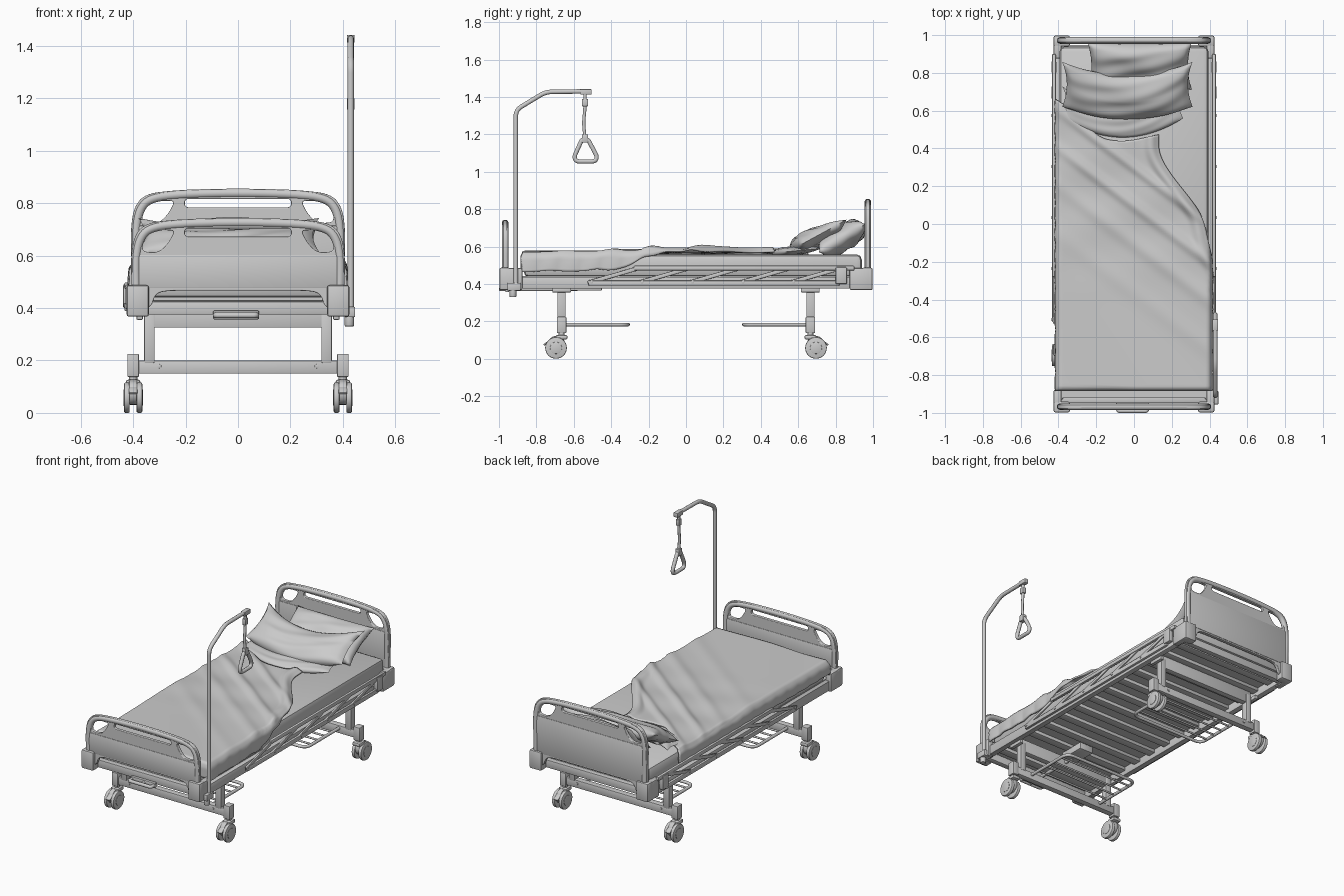
import bpy, bmesh, math
from mathutils import Vector, Matrix

if "Cube" in bpy.data.objects:
    bpy.data.objects.remove(bpy.data.objects["Cube"])

def finish(name, me, angle=40):
    me.shade_smooth()
    me.set_sharp_from_angle(angle=math.radians(angle))
    ob = bpy.data.objects.new(name, me)
    bpy.context.collection.objects.link(ob)
    return ob

def from_bm(name, bm, angle=40):
    bmesh.ops.recalc_face_normals(bm, faces=bm.faces)
    me = bpy.data.meshes.new(name)
    bm.to_mesh(me)
    bm.free()
    return finish(name, me, angle)

def box(name, x, y, z, bevel=0.004, rot=None):
    """Box from (min, max) pairs, optionally rotated about its centre."""
    bm = bmesh.new()
    bmesh.ops.create_cube(bm, size=1)
    bmesh.ops.scale(bm, vec=(x[1]-x[0], y[1]-y[0], z[1]-z[0]), verts=bm.verts)
    if bevel:
        bmesh.ops.bevel(bm, geom=bm.edges[:], offset=bevel, segments=2, profile=0.5, affect='EDGES')
    ob = from_bm(name, bm)
    ob.location = ((x[0]+x[1])/2, (y[0]+y[1])/2, (z[0]+z[1])/2)
    if rot:
        ob.rotation_euler = rot
    return ob

def cyl(name, c, r, depth, axis='Z', bevel=0.003, seg=28):
    bm = bmesh.new()
    bmesh.ops.create_cone(bm, cap_ends=True, segments=seg, radius1=r, radius2=r, depth=depth)
    rim = [e for e in bm.edges if any(len(f.verts) > 4 for f in e.link_faces)]
    if bevel:
        bmesh.ops.bevel(bm, geom=rim, offset=bevel, segments=2, profile=0.5, affect='EDGES')
    ob = from_bm(name, bm)
    ob.location = c
    if axis == 'X':
        ob.rotation_euler.y = math.pi/2
    elif axis == 'Y':
        ob.rotation_euler.x = math.pi/2
    return ob

def rounded(pts, r, cyclic):
    """Round off the corners of a path."""
    pts = [Vector(p) for p in pts]
    out, n = [], len(pts)
    for i, p in enumerate(pts):
        if not cyclic and i in (0, n-1):
            out.append(p)
            continue
        a, b = pts[i-1]-p, pts[(i+1) % n]-p
        s = p + a.normalized()*min(r, a.length/2)
        e = p + b.normalized()*min(r, b.length/2)
        for k in range(7):
            t = k/6
            q = s*(1-t)**2 + p*2*t*(1-t) + e*t*t
            if not out or (q-out[-1]).length > 1e-4:
                out.append(q)
    if cyclic and (out[0]-out[-1]).length < 1e-4:
        out.pop()
    return out

def curve_mesh(name, loops, dim, cyclic, bevel, extrude=0, rot=None):
    cu = bpy.data.curves.new(name, 'CURVE')
    cu.dimensions = dim
    cu.bevel_depth, cu.bevel_resolution, cu.extrude = bevel, 3, extrude
    if dim == '2D':
        cu.fill_mode = 'BOTH'
    else:
        cu.use_fill_caps = True
    for pts in loops:
        sp = cu.splines.new('POLY')
        sp.points.add(len(pts)-1)
        for q, p in zip(sp.points, pts):
            q.co = (p[0], p[1], p[2] if len(p) > 2 else 0, 1)
        sp.use_cyclic_u = cyclic
    tmp = bpy.data.objects.new(name+"_tmp", cu)
    bpy.context.collection.objects.link(tmp)
    dg = bpy.context.evaluated_depsgraph_get()
    me = bpy.data.meshes.new_from_object(tmp.evaluated_get(dg))
    bpy.data.objects.remove(tmp)
    if rot:
        me.transform(rot)
    return finish(name, me)

def tube(name, pts, r, fillet=0.03, cyclic=False):
    return curve_mesh(name, [rounded(pts, fillet, cyclic)], '3D', cyclic, r)

def surface(bm, nu, nv, f):
    g = [[bm.verts.new(f(i/nu, j/nv)) for j in range(nv+1)] for i in range(nu+1)]
    for i in range(nu):
        for j in range(nv):
            bm.faces.new((g[i][j], g[i+1][j], g[i+1][j+1], g[i][j+1]))

def cushion(name, c, half, tilt, bend=0, sag=0):
    """Soft pillow with drawn-out corners, bent backwards at its ends."""
    bm = bmesh.new()
    for side in (1, -1):
        def f(u, v):
            u, v = 2*u-1, 2*v-1
            x = half[0]*u*(1-0.07*(1-v*v))
            y = half[1]*v*(1-0.09*(1-u*u)) + bend*u*u
            h = (max(0, 1-u**4)*max(0, 1-v**4))**0.55
            h *= 1 + 0.07*math.sin(5*u+3*v) + 0.06*math.sin(9*v-4*u)
            return (x, y, side*half[2]*h - sag*(1-u*u)*max(0, v))
        surface(bm, 36, 24, f)
    bmesh.ops.remove_doubles(bm, verts=bm.verts, dist=1e-4)
    ob = from_bm(name, bm, 80)
    ob.location, ob.rotation_euler = c, (tilt, 0, 0)

# Head and foot boards with grip holes, rim tubes and corner blocks
def board(name, y, d):
    half = [(0.40, 0.40), (0.405, 0.60+d), (0.39, 0.68+d), (0.345, 0.722+d), (0.22, 0.734+d), (0.07, 0.738+d)]
    top = half + [(-x, z) for x, z in reversed(half)]
    outer = rounded(top + [(-0.335, 0.40), (-0.32, 0.455), (-0.28, 0.47), (0.28, 0.47), (0.32, 0.455), (0.335, 0.40)], 0.05, True)
    loops = [outer, rounded([(s*0.207, z+d) for s, z in ((-1, 0.668), (1, 0.668), (1, 0.708), (-1, 0.708))], 0.02, True)]
    for s in (-1, 1):
        grip = [(0.37, 0.63), (0.36, 0.61), (0.30, 0.608), (0.262, 0.645), (0.235, 0.70), (0.34, 0.702), (0.37, 0.675)]
        loops.append(rounded([(s*x, z+d) for x, z in grip], 0.025, True))
    b = curve_mesh(name, loops, '2D', True, 0.004, 0.007, Matrix.Rotation(math.pi/2, 4, 'X'))
    b.location.y = y
    tube(name+"_rim", [(x*0.965, y, z-0.012*(z > 0.5)) for x, z in top], 0.018, 0.06)
    box(name+"_lower_panel", (-0.392, 0.392), (y-0.014, y+0.014), (0.475, 0.603+d), 0.005)
    t = 1 if y > 0 else -1
    for s in (-1, 1):
        X = lambda a, b: tuple(sorted((s*a, s*b)))
        Y = lambda a, b: tuple(sorted((t*a, t*b)))
        box(name+"_corner_face", X(0.34, 0.425), Y(0.94, 0.998), (0.367, 0.487), 0.009)
        box(name+"_corner_side", X(0.385, 0.425), Y(0.875, 0.99), (0.367, 0.485), 0.009)

board("footboard", -0.967, 0)
board("headboard", 0.972, 0.112)

# Bed frame, slats and deck
for s in (-1, 1):
    box("frame_side_rail", (s*0.395-0.018, s*0.395+0.018), (-0.93, 0.93), (0.375, 0.437))
    box("frame_end_rail", (-0.39, 0.39), (s*0.93-0.018, s*0.93+0.018), (0.375, 0.425))
box("mattress_deck", (-0.385, 0.385), (-0.92, 0.92), (0.428, 0.442), 0)
for i in range(13):
    y = -0.84 + i*0.14
    box("slat", (-0.385, 0.385), (y-0.027, y+0.027), (0.405, 0.428), 0.003)

# Crank rod and pull handle at the foot
cyl("crank_rod", (0, -0.78, 0.372), 0.011, 0.40, 'Y')
box("crank_housing", (-0.05, 0.05), (-0.62, -0.45), (0.365, 0.41))
tube("crank_handle", [(-0.085, -0.96, 0.372), (-0.085, -0.99, 0.372), (0.07, -0.99, 0.372), (0.07, -0.96, 0.372)], 0.011, 0.012)
box("crank_plate", (-0.095, 0.08), (-0.965, -0.945), (0.357, 0.39))

# Undercarriage: legs, beams, racks and castors at both ends
for t in (-1, 1):
    y = t*0.665
    box("lower_crossbar", (-0.38, 0.38), (y-0.02, y+0.02), (0.15, 0.20))
    box("upper_crossbeam", (-0.355, 0.355), (y-0.019, y+0.019), (0.325, 0.408))
    r = [(s*0.27, t*a, 0.183) for s, a in ((-1, 0.66), (-1, 0.31), (1, 0.31), (1, 0.66))]
    tube("rack_frame", r, 0.010, 0.05)
    for k in range(4):
        cyl("rack_bar", (0, t*(0.37+0.07*k), 0.183), 0.006, 0.54, 'X', 0, 12)
    for s in (-1, 1):
        x = s*0.40
        box("leg", (s*0.338-0.02, s*0.338+0.02), (y-0.022, y+0.022), (0.19, 0.385))
        box("leg_bracket", (s*0.375-0.012, s*0.375+0.012), (y-0.05, y+0.05), (0.355, 0.38))
        cyl("crossbar_bolt", (s*0.30, y+t*0.02, 0.178), 0.008, 0.01, 'Y', 0.001, 12)
        box("castor_socket", (x-0.022, x+0.022), (y-0.025, y+0.025), (0.137, 0.225))
        cyl("castor_stem", (x, y, 0.13), 0.016, 0.05)
        yc = t*0.695
        for w in (-1, 1):
            cyl("castor_wheel", (x+w*0.024, yc, 0.058), 0.058, 0.022, 'X', 0.006)
            cyl("wheel_hub", (x+w*0.034, yc, 0.058), 0.032, 0.006, 'X', 0.002, 20)
        cyl("castor_housing", (x, yc-t*0.003, 0.077), 0.046, 0.03, 'X')
        box("castor_hood", (x-0.028, x+0.028), (y-0.032, y+0.032), (0.103, 0.127), 0.009)
        box("brake_pedal", (x-0.016, x+0.016), (yc+t*0.047-0.022, yc+t*0.047+0.022), (0.082, 0.091), 0.003, (t*-0.6, 0, 0))

# Folded side guards: two long rails joined by slanting arms
for s in (-1, 1):
    x = s*0.424
    box("guard_top_rail", (x-0.010, x+0.010), (-0.28, 0.90), (0.472, 0.498), 0.006)
    box("guard_bottom_rail", (x-0.009, x+0.009), (-0.52, 0.82), (0.388, 0.418), 0.005)
    for i in range(5):
        yc, zc = -0.39 + i*0.27, 0.445
        box("guard_arm", (x-0.006, x+0.006), (yc-0.14, yc+0.14), (zc-0.011, zc+0.011), 0.004, (0.28, 0, 0))
        cyl("guard_pivot", (x+s*0.008, yc-0.115, 0.41), 0.009, 0.008, 'X', 0.002, 12)
    box("guard_clamp", (x-0.014, x+0.014), (0.80, 0.86), (0.40, 0.49), 0.005)

# Mattress
box("mattress", (-0.395, 0.395), (-0.868, 0.94), (0.437, 0.558), 0.028)

# Blanket: draped over left side and foot, thrown back at the upper right
def smooth(a, b, v):
    v = min(1, max(0, (v-a)/(b-a)))
    return v*v*(3-2*v)

def blanket(u, v):
    y_top = 0.66 - 0.20*smooth(0, 0.55, u) + 0.02*math.sin(7*u)
    t = -0.965 + v*(y_top+0.965)
    s_max = 0.50 - 0.12*smooth(-0.45, 0.0, t) - 0.25*smooth(-0.05, 0.42, t)
    s = -0.475 + u*(s_max+0.475)
    drop_x, drop_y = max(0, abs(s)-0.395), max(0, -0.87-t)
    x = math.copysign(min(abs(s), 0.395) + 0.016*smooth(0, 0.03, drop_x), s)
    y = max(t, -0.87) - 0.010*smooth(0, 0.03, drop_y)
    fold = smooth(-0.5, 0.1, t)
    z = 0.570 + 0.003*math.sin(9*s+6*t) + 0.003*math.sin(17*t-8*s)*fold
    for off, w, h in ((0.10, 0.035, 0.016), (-0.10, 0.05, 0.011), (0.30, 0.03, 0.015), (-0.36, 0.06, 0.006)):
        z += h*math.exp(-((t+0.75*s-off)/w)**2)*smooth(-0.48, -0.1, s+0.1)
    z += 0.022*fold*math.exp(-((s_max-0.04-s)/0.03)**2)
    drop = max(drop_x, drop_y)
    if drop_x > 0:
        x += math.copysign(0.006*math.sin(28*t)*smooth(0, 0.08, drop_x), s)
    return (x, y, z - drop)

bm = bmesh.new()
surface(bm, 80, 120, blanket)
cloth = from_bm("blanket", bm, 80)
sol = cloth.modifiers.new("thickness", 'SOLIDIFY')
sol.thickness, sol.offset = 0.010, 0

# Folded sheet and two pillows
cushion("folded_sheet", (-0.06, 0.535, 0.572), (0.32, 0.085, 0.024), 0.1, 0.11)
cushion("sheet_fold_inner", (-0.04, 0.60, 0.585), (0.29, 0.065, 0.026), 0.25, 0.09)
cushion("rear_pillow", (0.03, 0.835, 0.645), (0.275, 0.145, 0.065), 0.55)
cushion("front_pillow", (-0.035, 0.665, 0.638), (0.345, 0.135, 0.052), 0.50, 0.085, 0.03)

# Lifting pole with strap and triangular grip
px = 0.43
box("pole_socket", (0.405, 0.447), (-0.955, -0.885), (0.365, 0.405))
cyl("pole_foot", (px-0.005, -0.925, 0.355), 0.018, 0.05)
tube("lifting_pole", [(px, -0.91, 0.38), (px, -0.91, 1.33), (px, -0.75, 1.427), (px, -0.51, 1.43)], 0.0125, 0.035)
box("strap_clamp", (px-0.015, px+0.015), (-0.565, -0.505), (1.412, 1.442), 0.005)
tube("strap", [(px, -0.54, 1.42), (px, -0.54, 1.34), (px, -0.548, 1.26), (px, -0.54, 1.18)], 0.009)
box("strap_buckle", (px-0.012, px+0.012), (-0.556, -0.524), (1.35, 1.39))
box("grip_top", (px-0.015, px+0.015), (-0.557, -0.523), (1.155, 1.20), 0.005)
tube("triangle_grip", [(px, y, z) for y, z in ((-0.555, 1.175), (-0.525, 1.175), (-0.475, 1.08), (-0.485, 1.055), (-0.588, 1.055), (-0.598, 1.08))], 0.012, 0.02, True)
